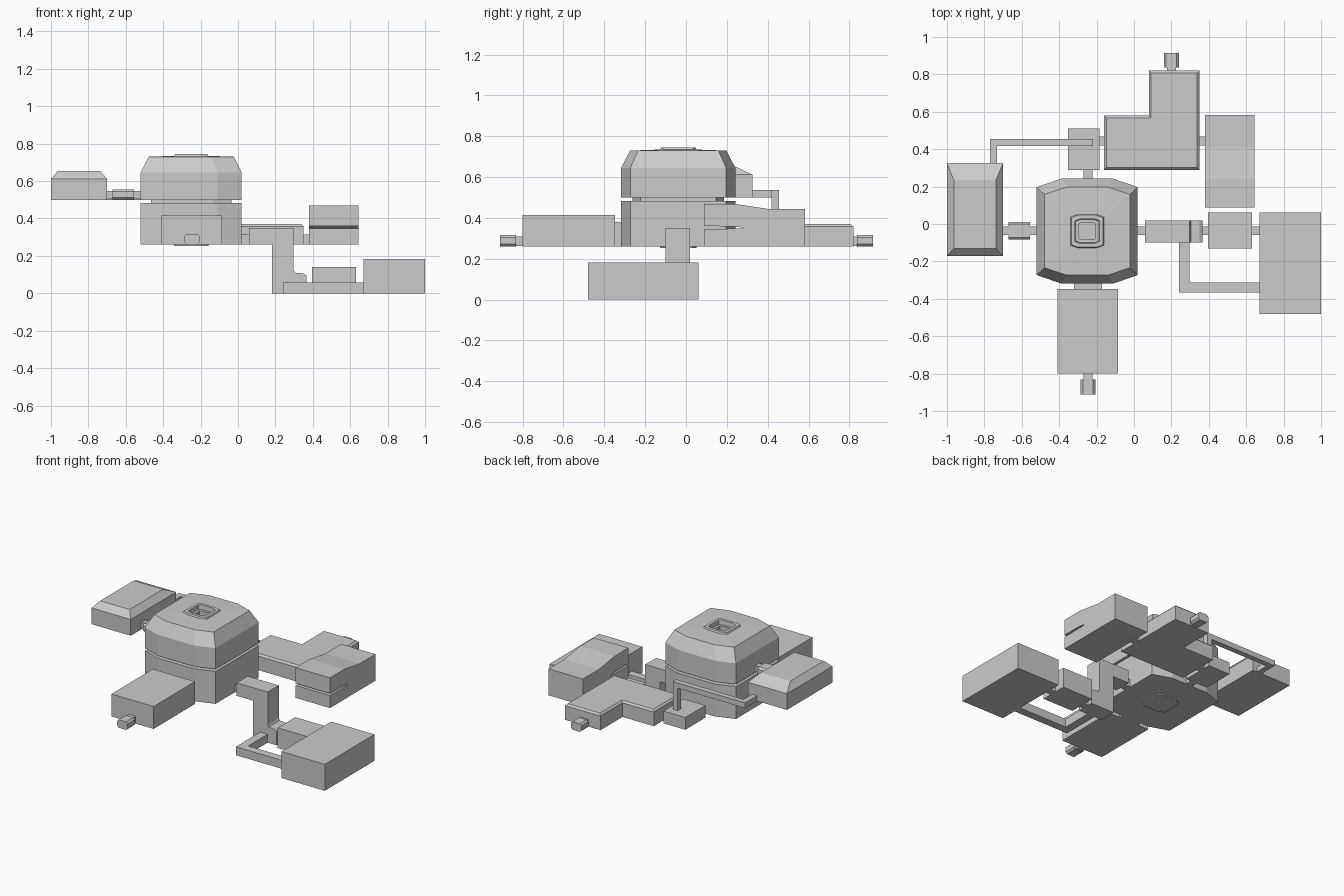
import bpy, bmesh


def finish(name, bm):
    bmesh.ops.recalc_face_normals(bm, faces=bm.faces[:])
    me = bpy.data.meshes.new(name)
    bm.to_mesh(me)
    bm.free()
    ob = bpy.data.objects.new(name, me)
    bpy.context.collection.objects.link(ob)
    return ob


def loft(name, rings):
    """Join equal-sized rings of 3D points and cap both ends."""
    bm = bmesh.new()
    rows = [[bm.verts.new(p) for p in r] for r in rings]
    n = len(rows[0])
    for a, b in zip(rows, rows[1:]):
        for i in range(n):
            j = (i + 1) % n
            bm.faces.new((a[i], a[j], b[j], b[i]))
    bm.faces.new(rows[0])
    bm.faces.new(rows[-1])
    return finish(name, bm)


def prism(name, pts, axis, a, b):
    """Extrude a 2D profile along an axis from a to b."""
    place = {'x': lambda u, v, t: (t, u, v),
             'y': lambda u, v, t: (u, t, v),
             'z': lambda u, v, t: (u, v, t)}[axis]
    return loft(name, [[place(u, v, t) for u, v in pts] for t in (a, b)])


def rect(x0, x1, y0, y1, z):
    return [(x0, y0, z), (x1, y0, z), (x1, y1, z), (x0, y1, z)]


def box(name, x0, x1, y0, y1, z0, z1):
    return loft(name, [rect(x0, x1, y0, y1, z0), rect(x0, x1, y0, y1, z1)])


def octagon(hx, hy, cx, cy, z, ox=-0.25, oy=-0.038):
    pts = [(-hx + cx, -hy), (hx - cx, -hy), (hx, -hy + cy), (hx, hy - cy),
           (hx - cx, hy), (-hx + cx, hy), (-hx, hy - cy), (-hx, -hy + cy)]
    return [(ox + x, oy + y, z) for x, y in pts]


def hatch_profile(c, z0, h=0.04, t=0.056):
    """Block section with cut corners."""
    k = 0.012
    return [(c - h + k, z0), (c + h - k, z0), (c + h, z0 + k), (c + h, z0 + t - k),
            (c + h - k, z0 + t), (c - h + k, z0 + t), (c - h, z0 + t - k), (c - h, z0 + k)]


# central tower: lower drum, neck, tapered upper drum with sunken roof hatch
loft("tower_base", [octagon(0.27, 0.28, 0.13, 0.045, z) for z in (0.26, 0.484)])
loft("tower_neck", [octagon(0.215, 0.225, 0.1, 0.04, z) for z in (0.48, 0.505)])
loft("tower_top", [
    octagon(0.27, 0.28, 0.13, 0.045, 0.50),
    octagon(0.27, 0.28, 0.13, 0.045, 0.645),
    octagon(0.228, 0.236, 0.12, 0.04, 0.73),
    octagon(0.09, 0.09, 0.04, 0.015, 0.735),
    octagon(0.085, 0.085, 0.035, 0.012, 0.745),
    octagon(0.065, 0.065, 0.025, 0.01, 0.745),
    octagon(0.062, 0.062, 0.025, 0.01, 0.715),
    octagon(0.045, 0.045, 0.015, 0.006, 0.715),
    octagon(0.045, 0.045, 0.015, 0.006, 0.67)])
loft("tower_bottom_plate", [octagon(0.092, 0.09, 0.04, 0.02, z) for z in (0.252, 0.262)])

# left room with sloped roof edges, and its link to the tower
loft("left_room", [rect(-1, -0.70, -0.172, 0.325, 0.50),
                   rect(-1, -0.70, -0.172, 0.325, 0.612),
                   rect(-0.963, -0.738, -0.13, 0.235, 0.655)])
box("left_link", -0.71, -0.51, -0.06, -0.013, 0.507, 0.548)
prism("left_link_block", hatch_profile(-0.036, 0.50, 0.047), 'x', -0.67, -0.555)

# duct from left room round to the small back room
prism("back_duct", [(-0.77, 0.32), (-0.733, 0.32), (-0.733, 0.418), (-0.218, 0.418),
                    (-0.218, 0.455), (-0.77, 0.455)], 'z', 0.50, 0.537)
box("back_duct_drop", -0.255, -0.218, 0.418, 0.455, 0.34, 0.501)
box("back_small_room", -0.352, -0.185, 0.29, 0.51, 0.26, 0.345)

# L-shaped back room with a narrow bevelled roof edge
def ell(d, z):
    return [(-0.16 + d, 0.29 + d, z), (0.35 - d, 0.29 + d, z), (0.35 - d, 0.82 - d, z),
            (0.08 + d, 0.82 - d, z), (0.08 + d, 0.58 - d, z), (-0.16 + d, 0.58 - d, z)]


loft("back_l_room", [ell(0, 0.26), ell(0, 0.358), ell(0.012, 0.37)])

# stepped right-back room with a slot in its front end
prism("back_right_room", [(0.087, 0.26), (0.583, 0.26), (0.583, 0.443), (0.41, 0.443),
                          (0.24, 0.469), (0.087, 0.469), (0.087, 0.36), (0.23, 0.359),
                          (0.28, 0.352), (0.28, 0.348), (0.087, 0.346)], 'x', 0.38, 0.643)

# front room and its neck
box("front_room", -0.408, -0.085, -0.80, -0.348, 0.26, 0.415)
box("front_neck", -0.322, -0.172, -0.35, -0.30, 0.26, 0.38)

# end hatches and their stubs, front and back
for label, x, y0, y1, s0, s1 in (("front", -0.246, -0.912, -0.832, -0.84, -0.79),
                                 ("back", 0.20, 0.838, 0.915, 0.81, 0.85)):
    prism(label + "_hatch", hatch_profile(x, 0.26), 'y', y0, y1)
    box(label + "_hatch_stub", x - 0.024, x + 0.024, s0, s1, 0.262, 0.31)

# right stair shaft going down to ground level
prism("stair_shaft", [(0.06, 0.26), (0.06, 0.35), (0.298, 0.35), (0.298, 0.125),
                      (0.305, 0.11), (0.35, 0.106), (0.365, 0.095), (0.365, 0.0),
                      (0.183, 0.0), (0.183, 0.26)], 'y', -0.10, 0.02)

# lower right rooms and the corridor around them
box("lower_small_room", 0.395, 0.63, -0.13, 0.062, 0, 0.14)
box("lower_large_room", 0.67, 1.0, -0.48, 0.062, 0, 0.183)
prism("lower_corridor", [(0.24, -0.09), (0.24, -0.367), (0.68, -0.367), (0.68, -0.312),
                         (0.297, -0.312), (0.297, -0.09)], 'z', 0, 0.058)

# short links between rooms
for name, x0, x1, y0, y1, z in (
        ("tower_stair_link", 0.0, 0.07, -0.06, -0.013, 0.26),
        ("tower_back_link", -0.27, -0.222, 0.22, 0.30, 0.26),
        ("small_room_l_link", -0.19, -0.15, 0.42, 0.468, 0.26),
        ("l_room_right_link", 0.34, 0.39, 0.42, 0.468, 0.26),
        ("shaft_small_link", 0.36, 0.40, -0.06, -0.013, 0),
        ("small_large_link", 0.62, 0.68, -0.06, -0.013, 0)):
    box(name, x0, x1, y0, y1, z, z + 0.055)
